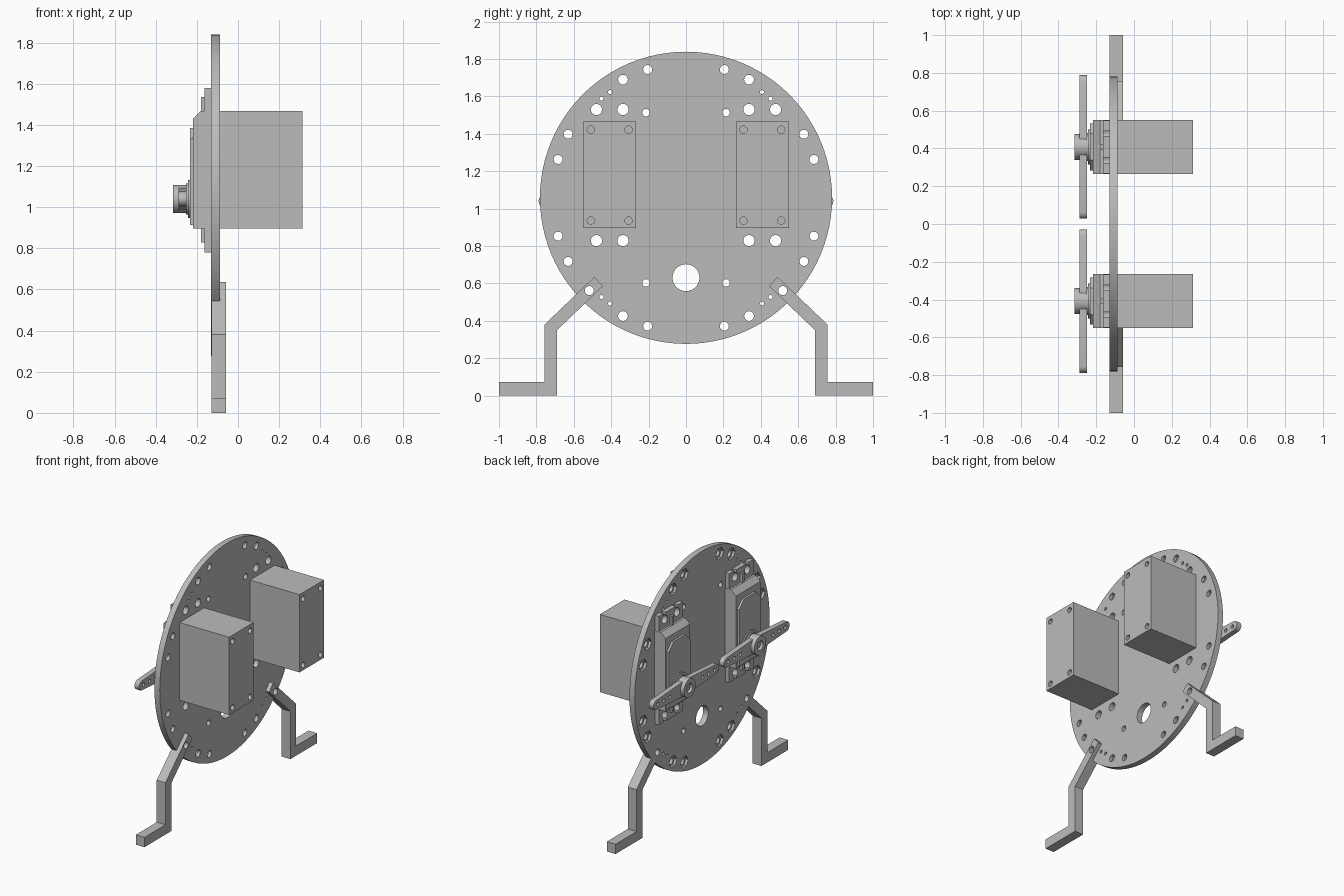
import bpy, bmesh
from math import cos, sin, pi, radians

cube = bpy.data.objects.get("Cube")
if cube:
    bpy.data.objects.remove(cube, do_unlink=True)

grey = bpy.data.materials.new("plain_grey")
grey.use_nodes = True
grey.diffuse_color = (0.5, 0.5, 0.5, 1)
grey.node_tree.nodes["Principled BSDF"].inputs["Base Color"].default_value = (0.5, 0.5, 0.5, 1)


def circle(y, z, r, n=24, start=0.0):
    return [(y + r * cos(start + 2 * pi * i / n), z + r * sin(start + 2 * pi * i / n)) for i in range(n)]


def rect(y0, y1, z0, z1):
    return [(y0, z0), (y1, z0), (y1, z1), (y0, z1)]


def prism(name, outlines, lo, hi, axis="x"):
    """Extrude outlines along x (points are y, z) or along y (points are x, z)."""
    bm = bmesh.new()
    for pts in outlines:
        place = (lambda p, d: (d, p[0], p[1])) if axis == "x" else (lambda p, d: (p[0], d, p[1]))
        a = [bm.verts.new(place(p, lo)) for p in pts]
        b = [bm.verts.new(place(p, hi)) for p in pts]
        bm.faces.new(a)
        bm.faces.new(b[::-1])
        for i in range(len(pts)):
            j = (i + 1) % len(pts)
            bm.faces.new((a[j], a[i], b[i], b[j]))
    bmesh.ops.recalc_face_normals(bm, faces=bm.faces)
    mesh = bpy.data.meshes.new(name)
    bm.to_mesh(mesh)
    bm.free()
    mesh.materials.append(grey)
    obj = bpy.data.objects.new(name, mesh)
    bpy.context.collection.objects.link(obj)
    return obj


def activate(obj):
    bpy.ops.object.select_all(action="DESELECT")
    obj.select_set(True)
    bpy.context.view_layer.objects.active = obj


def cut(obj, outlines, lo, hi):
    """Subtract extruded outlines from a part."""
    cutter = prism("cutter", outlines, lo, hi)
    cutter.hide_render = True
    activate(obj)
    mod = obj.modifiers.new("cut", "BOOLEAN")
    mod.operation = "DIFFERENCE"
    mod.solver = "EXACT"
    mod.object = cutter
    bpy.ops.object.modifier_apply(modifier=mod.name)
    bpy.data.objects.remove(cutter, do_unlink=True)


parts = []
MID = 1.058          # height of the disc centre
SERVO_Y = 0.408      # sideways offset of each servo
AXLE_Z = 1.04

# Round base plate with its drilled hole pattern
rim_holes = [(0.205, 0.686, 0.024), (0.337, 0.632, 0.026), (0.63, 0.34, 0.024), (0.684, 0.205, 0.024)]
small_holes = [(0.406, 0.565, 0.011), (0.452, 0.53, 0.011), (0.214, 0.455, 0.02)]
holes = [circle(s * y, MID + t * z, r)
         for y, z, r in rim_holes + small_holes for s in (-1, 1) for t in (-1, 1)]
leg_holes = [circle(s * 0.517, 0.562, 0.024) for s in (-1, 1)]
mount = [(s * (SERVO_Y + d), z) for s in (-1, 1) for d in (-0.071, 0.071) for z in (0.829, 1.53)]
holes += leg_holes + [circle(y, z, 0.03) for y, z in mount]
holes.append(circle(0, 0.631, 0.072, 40))

disc = prism("base_disc", [circle(0, MID, 0.781, 96)], -0.131, -0.088)
pockets = [circle(s * y, MID + t * z, 0.044, 6) for y, z, r in rim_holes for s in (-1, 1) for t in (-1, 1)]
cut(disc, pockets, -0.2, -0.112)
cut(disc, holes, -0.3, 0.1)
parts.append(disc)

for s, side in ((1, "right"), (-1, "left")):
    c = s * SERVO_Y

    # Bent leg with a bolt hole
    outline = [(1, 0), (0.69, 0), (0.69, 0.35), (0.445, 0.585), (0.49, 0.635),
               (0.757, 0.38), (0.757, 0.072), (1, 0.072)]
    leg = prism(side + "_leg", [[(s * y, z) for y, z in outline]], -0.129, -0.058)
    cut(leg, [circle(s * 0.517, 0.562, 0.024)], -0.3, 0.1)
    parts.append(leg)

    # Servo housing with one sloped edge and four screw recesses
    body = prism(side + "_servo_body", [[(0.313, 0.897), (0.313, 1.467), (-0.18, 1.467),
                                        (-0.218, 1.43), (-0.218, 0.897)]], c - 0.142, c + 0.142, "y")
    cut(body, [circle(c + d, z, 0.02, 16) for d in (-0.101, 0.101) for z in (0.936, 1.422)], 0.28, 0.4)
    parts.append(body)

    # Mounting flange with open keyhole slots
    flange = prism(side + "_servo_flange", [rect(c - 0.14, c + 0.14, 0.78, 1.578)], -0.163, -0.13)
    cut(flange, [circle(y, z, 0.03) for y, z in mount if y * s > 0], -0.3, 0)
    cut(flange, [rect(c + d - 0.014, c + d + 0.014, z0, z1)
                 for d in (-0.071, 0.071) for z0, z1 in ((0.7, 0.82), (1.54, 1.65))], -0.3, 0)
    parts.append(flange)

    # Stiffening ribs above and below the housing
    parts.append(prism(side + "_flange_ribs",
                       [[(-0.18, 1.46), (-0.18, 1.535), (-0.16, 1.535), (-0.16, 1.46)],
                        [(-0.18, 0.905), (-0.18, 0.828), (-0.16, 0.828), (-0.16, 0.905)]],
                       c - 0.013, c + 0.013, "y"))

    # Raised lid with clipped upper corners
    lid = [(-0.125, 0.912), (0.125, 0.912), (0.125, 1.33), (0.07, 1.385), (-0.07, 1.385), (-0.125, 1.33)]
    parts.append(prism(side + "_servo_lid", [[(c + y, z) for y, z in lid]], -0.234, -0.217))

    # Stepped output boss
    parts.append(prism(side + "_boss_base", [circle(c, AXLE_Z, 0.092, 40)], -0.243, -0.233))
    parts.append(prism(side + "_boss_top", [circle(c, AXLE_Z, 0.075, 40)], -0.252, -0.242))

    # Two-armed horn with rounded tips
    arc = [radians(a) for a in range(-90, 91, 15)]
    half = [(0.345 + 0.035 * cos(a), 0.035 * sin(a)) for a in arc]
    outline = half + [(0, 0.056)] + [(-y, -z) for y, z in half] + [(0, -0.056)]
    horn = prism(side + "_horn", [[(c + y, AXLE_Z + z) for y, z in outline]], -0.288, -0.25)
    cut(horn, [circle(c + t * d, AXLE_Z, 0.013, 16) for t in (-1, 1) for d in (0.19, 0.26, 0.33)], -0.4, -0.2)
    parts.append(horn)

    # Horn hub with a recessed centre screw
    hub = prism(side + "_horn_hub", [circle(c, AXLE_Z, 0.068, 40)], -0.316, -0.249)
    cut(hub, [circle(c, AXLE_Z, 0.034, 24)], -0.4, -0.29)
    parts.append(hub)
    parts.append(prism(side + "_hub_screw", [circle(c, AXLE_Z, 0.022, 20)], -0.303, -0.285))

for part in parts:
    activate(part)
    bpy.ops.object.shade_smooth_by_angle(angle=radians(30))
